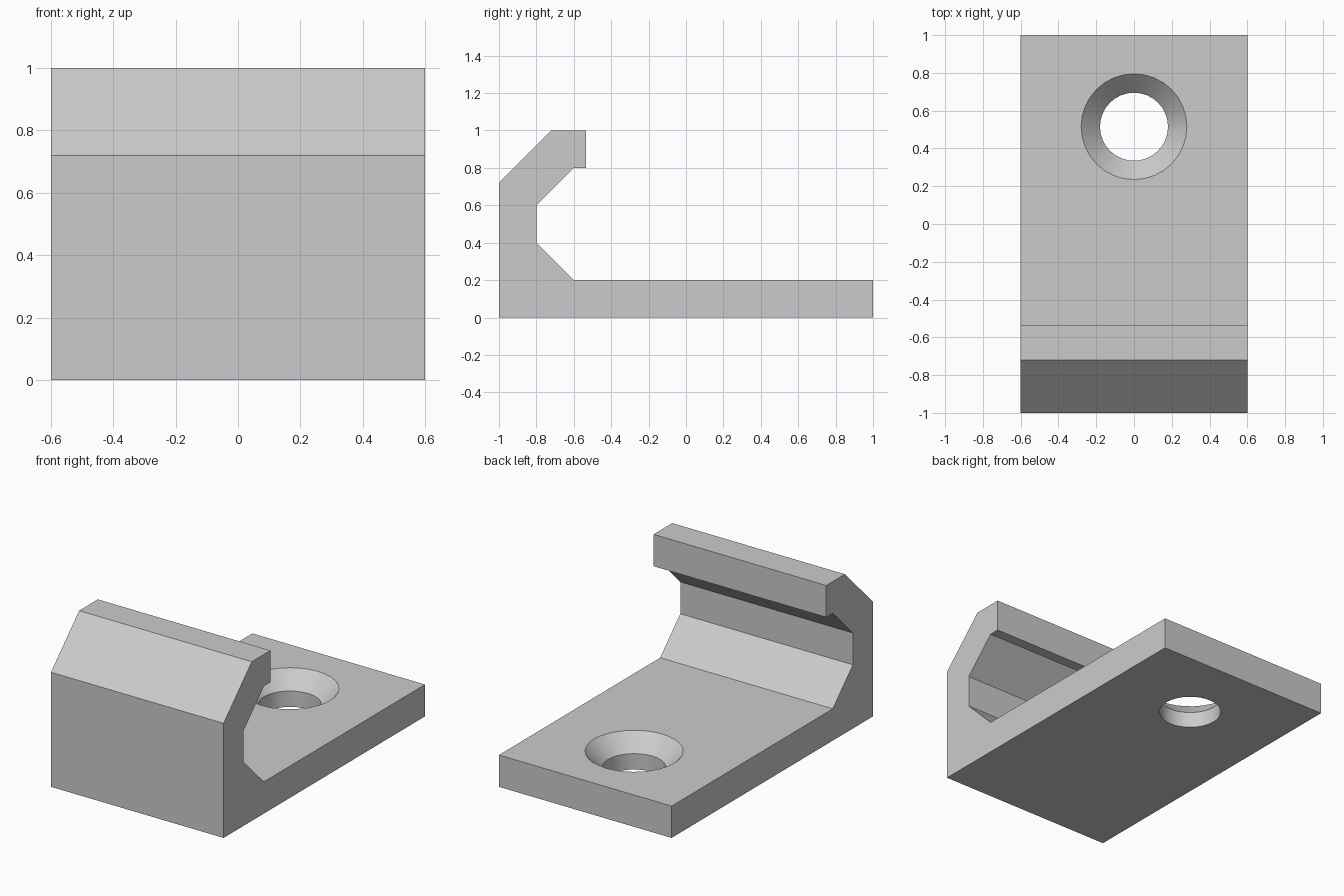
import bpy, bmesh, math

if "Cube" in bpy.data.objects:
    bpy.data.objects.remove(bpy.data.objects["Cube"])

# Side profile (y, z) of the hooked clip
PROFILE = [(-1, 0), (1, 0), (1, 0.2), (-0.6, 0.2), (-0.8, 0.4), (-0.8, 0.6),
           (-0.6, 0.8), (-0.535, 0.8), (-0.535, 1), (-0.72, 1), (-1, 0.72)]
HALF_WIDTH = 0.6
HOLE_Y = 0.515
SIDES = 32


def make_object(name, bm):
    bmesh.ops.recalc_face_normals(bm, faces=bm.faces)
    mesh = bpy.data.meshes.new(name)
    bm.to_mesh(mesh)
    bm.free()
    obj = bpy.data.objects.new(name, mesh)
    bpy.context.collection.objects.link(obj)
    return obj


# Hooked bracket body: profile extruded along x
bm = bmesh.new()
face = bm.faces.new([bm.verts.new((-HALF_WIDTH, y, z)) for y, z in PROFILE])
ext = bmesh.ops.extrude_face_region(bm, geom=[face])
bmesh.ops.translate(bm, vec=(2 * HALF_WIDTH, 0, 0),
                    verts=[v for v in ext["geom"] if isinstance(v, bmesh.types.BMVert)])
bracket = make_object("hook_bracket", bm)

# Countersunk screw hole cutter: stacked rings (radius, z)
bm = bmesh.new()
rings = []
for r, z in [(0.18, -0.1), (0.18, 0.1), (0.28, 0.2), (0.28, 0.3)]:
    rings.append([bm.verts.new((r * math.cos(2 * math.pi * i / SIDES),
                                HOLE_Y + r * math.sin(2 * math.pi * i / SIDES), z))
                  for i in range(SIDES)])
for low, high in zip(rings, rings[1:]):
    for i in range(SIDES):
        j = (i + 1) % SIDES
        bm.faces.new((low[i], low[j], high[j], high[i]))
bm.faces.new(rings[0])
bm.faces.new(rings[-1])
cutter = make_object("screw_hole_cutter", bm)
cutter.hide_render = True

# Cut the hole, then smooth its walls while keeping the edges crisp
mod = bracket.modifiers.new("screw_hole", "BOOLEAN")
mod.operation = "DIFFERENCE"
mod.solver = "EXACT"
mod.object = cutter
bpy.ops.object.select_all(action="DESELECT")
bracket.select_set(True)
bpy.context.view_layer.objects.active = bracket
bpy.ops.object.modifier_apply(modifier=mod.name)
bpy.data.objects.remove(cutter)
bpy.ops.object.shade_smooth_by_angle(angle=math.radians(30))
